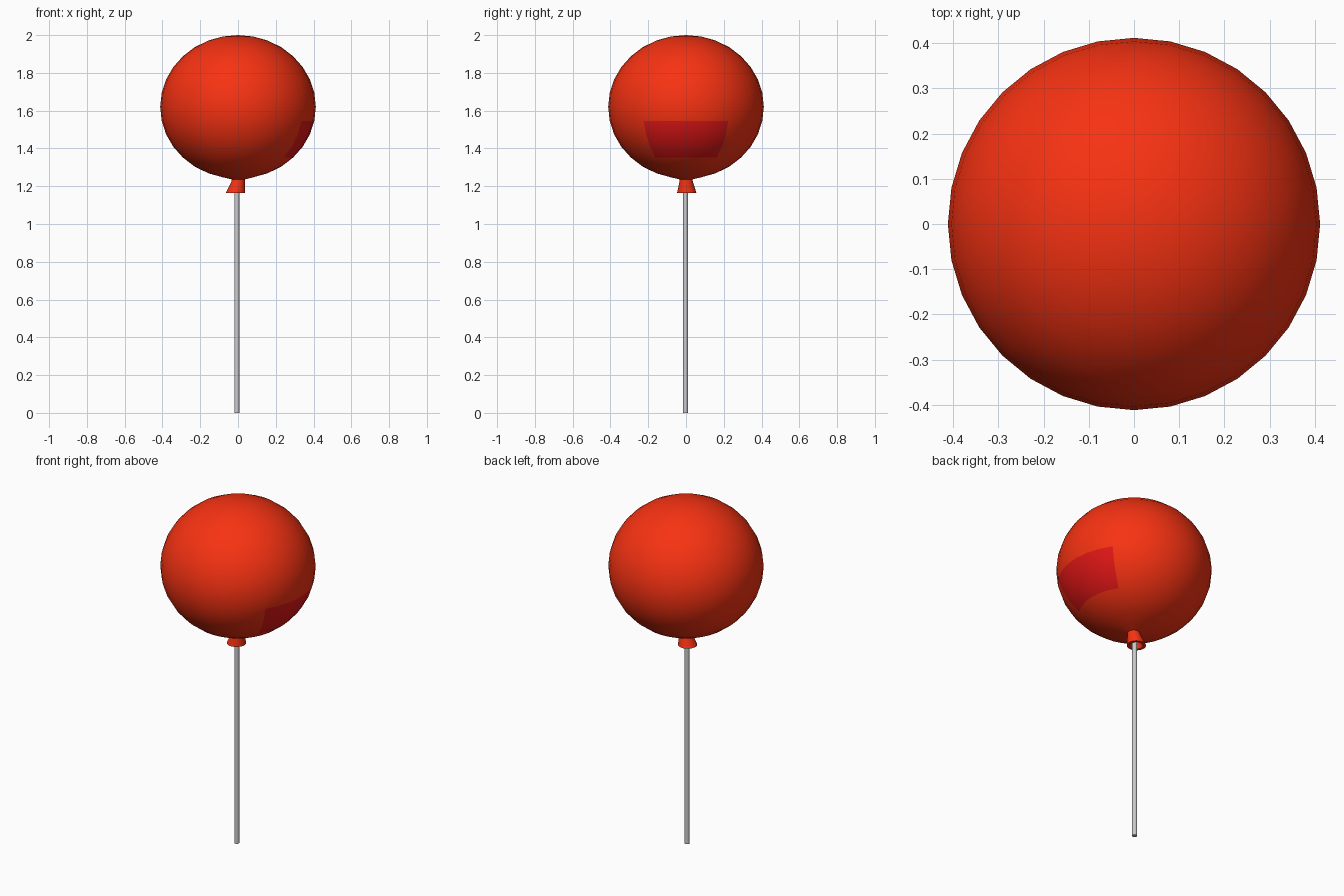
import bpy, bmesh
from math import sin, cos, pi

if "Cube" in bpy.data.objects:
    bpy.data.objects.remove(bpy.data.objects["Cube"])

SEG = 32


def material(name, color):
    m = bpy.data.materials.new(name)
    m.diffuse_color = (*color, 1)
    m.use_nodes = True
    m.node_tree.nodes["Principled BSDF"].inputs["Base Color"].default_value = m.diffuse_color
    return m


def lathe(name, rings, seg, mats=(), top=None, bottom=None, pick=None, sharp=60):
    """Skin circles given as (cx, cy, radius, z), from top to bottom."""
    bm = bmesh.new()
    loops = [[bm.verts.new((cx + r * cos(2 * pi * i / seg), cy + r * sin(2 * pi * i / seg), z))
              for i in range(seg)] for cx, cy, r, z in rings]
    for k in range(len(loops) - 1):
        a, b = loops[k], loops[k + 1]
        for i in range(seg):
            j = (i + 1) % seg
            f = bm.faces.new((a[i], b[i], b[j], a[j]))
            if pick and pick(k, i):
                f.material_index = 1
    for loop, z, flip in ((loops[0], top, 0), (loops[-1], bottom, 1)):
        if z is not None:
            p = bm.verts.new((rings[-flip][0], rings[-flip][1], z))
            for i in range(seg):
                q, r = loop[i], loop[(i + 1) % seg]
                bm.faces.new((p, r, q) if flip else (p, q, r))
    mesh = bpy.data.meshes.new(name)
    bm.to_mesh(mesh)
    bm.free()
    for m in mats:
        mesh.materials.append(m)
    ob = bpy.data.objects.new(name, mesh)
    bpy.context.collection.objects.link(ob)
    bpy.ops.object.select_all(action='DESELECT')
    ob.select_set(True)
    bpy.context.view_layer.objects.active = ob
    bpy.ops.object.shade_smooth_by_angle(angle=sharp * pi / 180)
    return ob


red = material("balloon_red", (0.93, 0.032, 0.006))
crimson = material("patch_crimson", (0.75, 0.008, 0.008))

# Balloon: slightly flattened sphere with a darker patch low on the right side
body = [(0, 0, 0.412 * sin(pi * k / 16), 1.62 + 0.38 * cos(pi * k / 16)) for k in range(1, 16)]
# Tied neck: leaning flared collar with an open lip
neck = [(0.002, 0, 0.034, 1.236),
        (0.0, 0.001, 0.036, 1.222),
        (-0.013, 0.004, 0.051, 1.165),
        (-0.013, 0.004, 0.036, 1.165),
        (-0.006, 0.0, 0.022, 1.205)]
lathe("balloon", body + neck, SEG, (red, crimson), top=2.0, bottom=1.205,
      pick=lambda k, i: 8 <= k <= 10 and (i < 3 or i >= SEG - 3))

# Stick
lathe("stick", [(-0.006, -0.002, 0.0135, 1.215), (-0.006, -0.002, 0.0135, 0)], 12,
      top=1.215, bottom=0, sharp=40)
